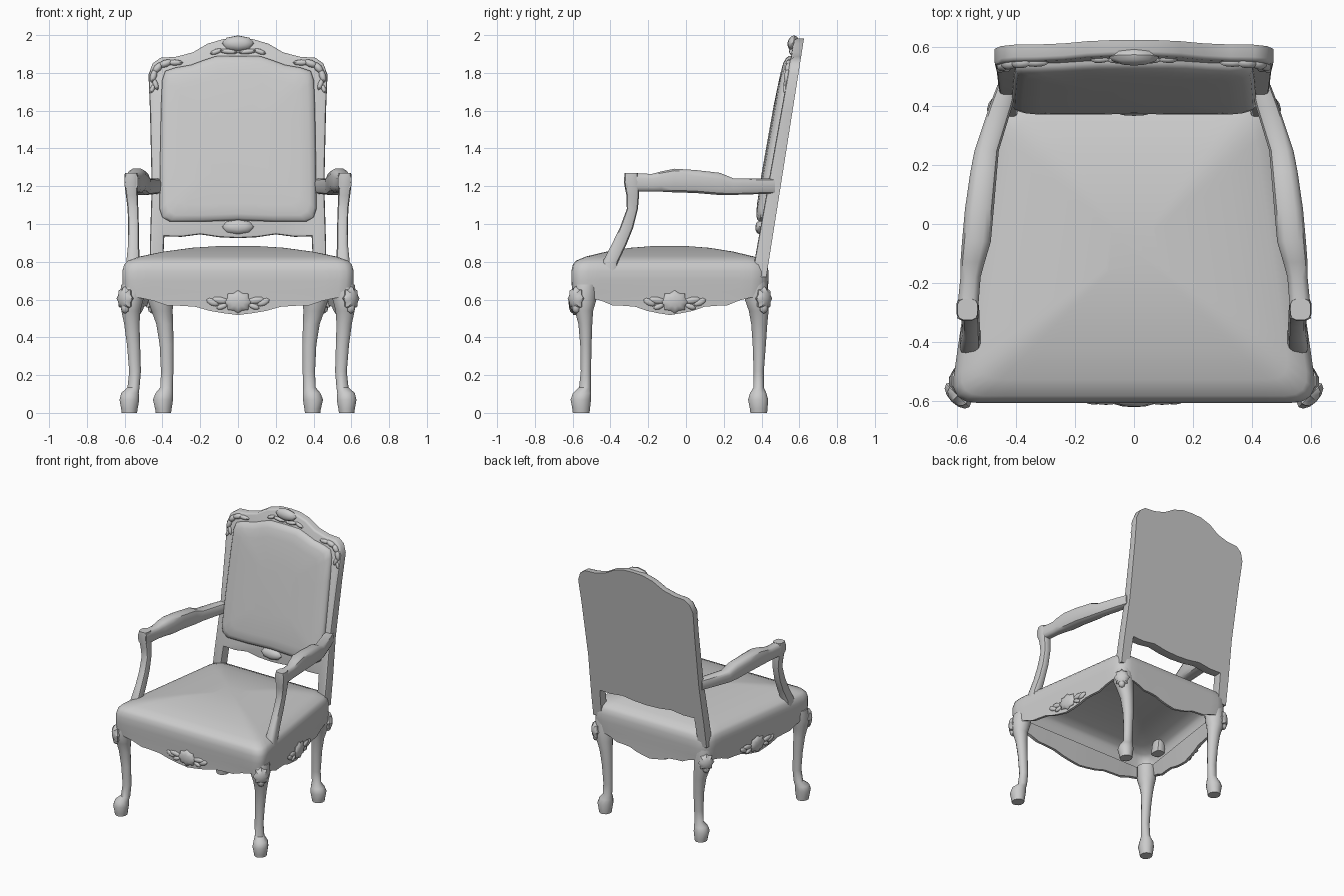
import bpy, bmesh, math
from mathutils import Matrix, Vector

mat = bpy.data.materials.new("plain grey")
mat.diffuse_color = (0.6, 0.6, 0.6, 1)


def finish(name, bm, mirror=False):
    bmesh.ops.recalc_face_normals(bm, faces=bm.faces)
    me = bpy.data.meshes.new(name)
    bm.to_mesh(me)
    bm.free()
    me.materials.append(mat)
    ob = bpy.data.objects.new(name, me)
    bpy.context.collection.objects.link(ob)
    if mirror:
        ob.modifiers.new("mirror", 'MIRROR')
    return ob


def skin(name, rings, cap_start=True, cap_end=True, mirror=False):
    """Join closed rings of points into a surface."""
    bm = bmesh.new()
    rows = [[bm.verts.new(p) for p in r] for r in rings]
    n = len(rows[0])
    for a, b in zip(rows, rows[1:]):
        for i in range(n):
            j = (i + 1) % n
            bm.faces.new((a[i], a[j], b[j], b[i]))
    if cap_start:
        bm.faces.new(rows[0])
    if cap_end:
        bm.faces.new(rows[-1])
    return finish(name, bm, mirror)


def section(x, y, z, ra, rb, upright, power, n=12):
    """Rounded cross-section, flat for upright parts, facing y otherwise."""
    pts = []
    for i in range(n):
        a = 2 * math.pi * (i + 0.5) / n
        c, s = math.cos(a), math.sin(a)
        u = ra * math.copysign(abs(c) ** power, c)
        v = rb * math.copysign(abs(s) ** power, s)
        pts.append((x + u, y + v, z) if upright else (x + u, y, z + v))
    return pts


def limb(name, path, upright=True, power=1.0):
    skin(name, [section(*p, upright, power) for p in path], mirror=True)


def carving(name, parts, origin, u, normal, mirror=False):
    """Group of flattened shells and leaves: (u, v, width, height, depth, turn, fluted)."""
    u, nrm = Vector(u).normalized(), Vector(normal).normalized()
    v = nrm.cross(u)
    base = Matrix((u, v, nrm)).transposed().to_4x4()
    base.translation = origin
    bm = bmesh.new()
    for pu, pv, w, h, d, turn, fluted in parts:
        m = (base @ Matrix.Translation((pu, pv, 0)) @ Matrix.Rotation(math.radians(turn), 4, 'Z')
             @ Matrix.Diagonal((w, h, d, 1)))
        res = bmesh.ops.create_uvsphere(bm, u_segments=16 if fluted else 8, v_segments=6, radius=1)
        for vert in res["verts"]:
            if fluted:
                k = 0.92 + 0.1 * math.cos(8 * math.atan2(vert.co.y, vert.co.x))
                vert.co.x *= k
                vert.co.y *= k
            vert.co = m @ vert.co
    finish(name, bm, mirror)


# ---- seat: rounded trapezoid shell, scalloped apron, domed top, open below
CORNERS = [(-0.625, -0.607), (0.625, -0.607), (0.475, 0.437), (-0.475, 0.437)]
N_SIDE = 14


def seat_outline(radius=0.09):
    pts = []
    for k in range(4):
        p = Vector(CORNERS[k])
        prv, nxt = Vector(CORNERS[k - 1]), Vector(CORNERS[(k + 1) % 4])
        a = p + (prv - p).normalized() * radius
        b = p + (nxt - p).normalized() * radius
        for i in range(5):
            t = i / 4
            pts.append((a * (1 - t) ** 2 + p * 2 * t * (1 - t) + b * t * t, 0.0))
        end = nxt + (p - nxt).normalized() * radius
        for i in range(1, N_SIDE):
            t = i / N_SIDE
            pts.append((b.lerp(end, t), t))
    return pts


def apron_z(t):
    m = 1 - abs(2 * t - 1)
    keys = [(0, 0.61), (0.12, 0.60), (0.25, 0.57), (0.55, 0.565), (0.75, 0.535), (1, 0.518)]
    for (a, za), (b, zb) in zip(keys, keys[1:]):
        if m <= b:
            return za + (zb - za) * (m - a) / (b - a)
    return 0.518


MID = Vector((0, -0.085))
outline = seat_outline()


def seat_ring(s, z=None):
    return [(*(MID + (p - MID) * s), apron_z(t) if z is None else z) for p, t in outline]


skin("seat", [seat_ring(0.92, 0.68), seat_ring(0.95), seat_ring(0.985),
              seat_ring(0.99, 0.64), seat_ring(1.0, 0.70), seat_ring(1.0, 0.75),
              seat_ring(0.985, 0.785), seat_ring(0.955, 0.805), seat_ring(0.85, 0.828),
              seat_ring(0.65, 0.853), seat_ring(0.4, 0.874), seat_ring(0.15, 0.884)],
     cap_start=False)

# ---- legs
limb("front_leg", [
    (0.575, -0.555, 0, 0.042, 0.046), (0.575, -0.555, 0.02, 0.045, 0.048),
    (0.575, -0.557, 0.07, 0.054, 0.056), (0.572, -0.55, 0.105, 0.048, 0.05),
    (0.553, -0.535, 0.135, 0.033, 0.032), (0.545, -0.53, 0.22, 0.032, 0.028),
    (0.553, -0.53, 0.36, 0.036, 0.031), (0.562, -0.533, 0.47, 0.042, 0.038),
    (0.567, -0.54, 0.54, 0.052, 0.05), (0.565, -0.54, 0.60, 0.066, 0.068),
    (0.555, -0.53, 0.68, 0.065, 0.065)])
limb("back_leg", [
    (0.395, 0.385, 0, 0.042, 0.046), (0.395, 0.385, 0.02, 0.045, 0.048),
    (0.397, 0.382, 0.07, 0.055, 0.055), (0.39, 0.382, 0.105, 0.048, 0.045),
    (0.378, 0.385, 0.135, 0.034, 0.028), (0.375, 0.385, 0.22, 0.034, 0.028),
    (0.378, 0.388, 0.36, 0.038, 0.036), (0.388, 0.388, 0.47, 0.046, 0.044),
    (0.402, 0.385, 0.54, 0.058, 0.054), (0.41, 0.375, 0.60, 0.07, 0.066),
    (0.41, 0.365, 0.70, 0.066, 0.066)])

# ---- arms
limb("armrest", [
    (0.43, 0.47, 1.2, 0.035, 0.04), (0.452, 0.40, 1.2, 0.04, 0.042),
    (0.50, 0.25, 1.198, 0.042, 0.045), (0.51, 0.18, 1.212, 0.046, 0.06),
    (0.525, 0.05, 1.225, 0.05, 0.062), (0.535, -0.06, 1.23, 0.05, 0.064),
    (0.548, -0.13, 1.225, 0.042, 0.055), (0.555, -0.18, 1.218, 0.035, 0.048),
    (0.563, -0.27, 1.22, 0.036, 0.05), (0.565, -0.32, 1.225, 0.036, 0.045)],
    upright=False, power=0.6)
limb("arm_post", [
    (0.565, -0.29, 1.27, 0.035, 0.036), (0.567, -0.288, 1.22, 0.036, 0.042),
    (0.562, -0.282, 1.15, 0.032, 0.034), (0.556, -0.284, 1.08, 0.029, 0.03),
    (0.553, -0.315, 0.98, 0.029, 0.036), (0.553, -0.355, 0.89, 0.03, 0.04),
    (0.556, -0.40, 0.80, 0.036, 0.042), (0.558, -0.41, 0.74, 0.036, 0.045)], power=0.6)


# ---- leaning back frame
def back_y(z):
    return 0.43 + 0.158 * (z - 0.75)


def front_y(z):
    return back_y(z) - 0.077 + 0.02 * (z - 0.75)


def both_sides(half):
    return half + [(-x, z) for x, z in reversed(half) if x > 0]


frame = both_sides([
    (0, 1.982), (0.08, 1.978), (0.16, 1.955), (0.24, 1.908), (0.33, 1.885), (0.41, 1.88),
    (0.452, 1.85), (0.474, 1.79), (0.466, 1.6), (0.457, 1.2), (0.466, 0.9), (0.468, 0.72),
    (0.40, 0.72), (0.39, 0.935), (0.3, 0.932), (0.2, 0.945), (0.1, 0.93), (0, 0.925)])
bm = bmesh.new()
fr = [bm.verts.new((x, front_y(z), z)) for x, z in frame]
bk = [bm.verts.new((x, back_y(z), z)) for x, z in frame]
front_face = bm.faces.new(fr)
bm.faces.new(bk)
for i in range(len(fr)):
    j = (i + 1) % len(fr)
    bm.faces.new((fr[i], fr[j], bk[j], bk[i]))
bmesh.ops.recalc_face_normals(bm, faces=bm.faces)
bmesh.ops.bevel(bm, geom=list(front_face.edges), offset=0.013, segments=2, profile=0.5,
                affect='EDGES')
finish("back_frame", bm)

# ---- back cushion
pad = both_sides([
    (0, 1.89), (0.12, 1.888), (0.18, 1.868), (0.25, 1.842), (0.33, 1.828), (0.385, 1.81),
    (0.402, 1.76), (0.408, 1.6), (0.413, 1.3), (0.415, 1.08), (0.40, 1.035), (0.36, 1.012),
    (0.2, 1.012), (0, 1.02)])


def pad_ring(inset, out):
    sx, sz = 1 - inset / 0.41, 1 - inset / 0.43
    res = []
    for x, z in pad:
        z = 1.44 + (z - 1.44) * sz
        res.append((x * sx, front_y(z) - out, z))
    return res


skin("back_cushion", [pad_ring(0, -0.01), pad_ring(0, 0.01), pad_ring(0.01, 0.024),
                      pad_ring(0.035, 0.034), pad_ring(0.09, 0.04), pad_ring(0.25, 0.045)],
     cap_start=False)

# ---- carvings
spray = [(0, 0, 0.075, 0.06, 0.02, 0, True)]
for s in (-1, 1):
    spray += [(s * 0.095, 0.008, 0.045, 0.018, 0.012, s * 8, False),
              (s * 0.135, -0.002, 0.035, 0.018, 0.011, s * 25, False),
              (s * 0.085, -0.025, 0.03, 0.015, 0.011, -s * 20, False)]
carving("front_apron_carving", spray, (0, -0.602, 0.588), (1, 0, 0), (0, -1, 0))
carving("side_apron_carving", spray, (0.546, -0.06, 0.588), (-0.144, 1, 0), (1, 0.144, 0), True)

knee = [(0, 0, 0.055, 0.065, 0.03, 0, True), (0, -0.045, 0.025, 0.035, 0.022, 0, False)]
carving("front_knee_carving", knee, (0.598, -0.582, 0.605), (1, 1, 0), (1, -1, 0), True)
carving("back_knee_carving", knee, (0.455, 0.412, 0.605), (-1, 1, 0), (1, 1, 0), True)

lean = (0, -1, 0.17)
crest = [(0, 0, 0.085, 0.042, 0.03, 0, False)]
for s in (-1, 1):
    crest += [(s * 0.05, -0.045, 0.05, 0.014, 0.016, s * 6, False),
              (s * 0.115, -0.045, 0.035, 0.014, 0.014, -s * 20, False)]
carving("crest_carving", crest, (0, front_y(1.957), 1.957), (1, 0, 0), lean)
carving("lower_rail_carving", [(0, 0, 0.085, 0.04, 0.028, 0, False)],
        (0, front_y(0.985), 0.985), (1, 0, 0), lean)

# leaves curling round the upper corners of the frame
leaves = [(-0.09, 0.04, 0.045, 0.016, 0.016, 0, False),
          (-0.04, 0.035, 0.04, 0.02, 0.02, -20, False),
          (0, 0.012, 0.035, 0.02, 0.02, -50, False),
          (0.022, -0.03, 0.04, 0.018, 0.018, -75, False),
          (0.012, -0.075, 0.035, 0.014, 0.014, -110, False),
          (0.028, -0.10, 0.025, 0.012, 0.012, -70, False)]
carving("corner_leaves", leaves, (0.425, front_y(1.815), 1.815), (1, 0, 0), lean, True)

# ---- smooth shading with sharp edges kept
bpy.ops.object.select_all(action='SELECT')
bpy.context.view_layer.objects.active = bpy.context.selected_objects[0]
bpy.ops.object.shade_smooth_by_angle(angle=math.radians(40))
